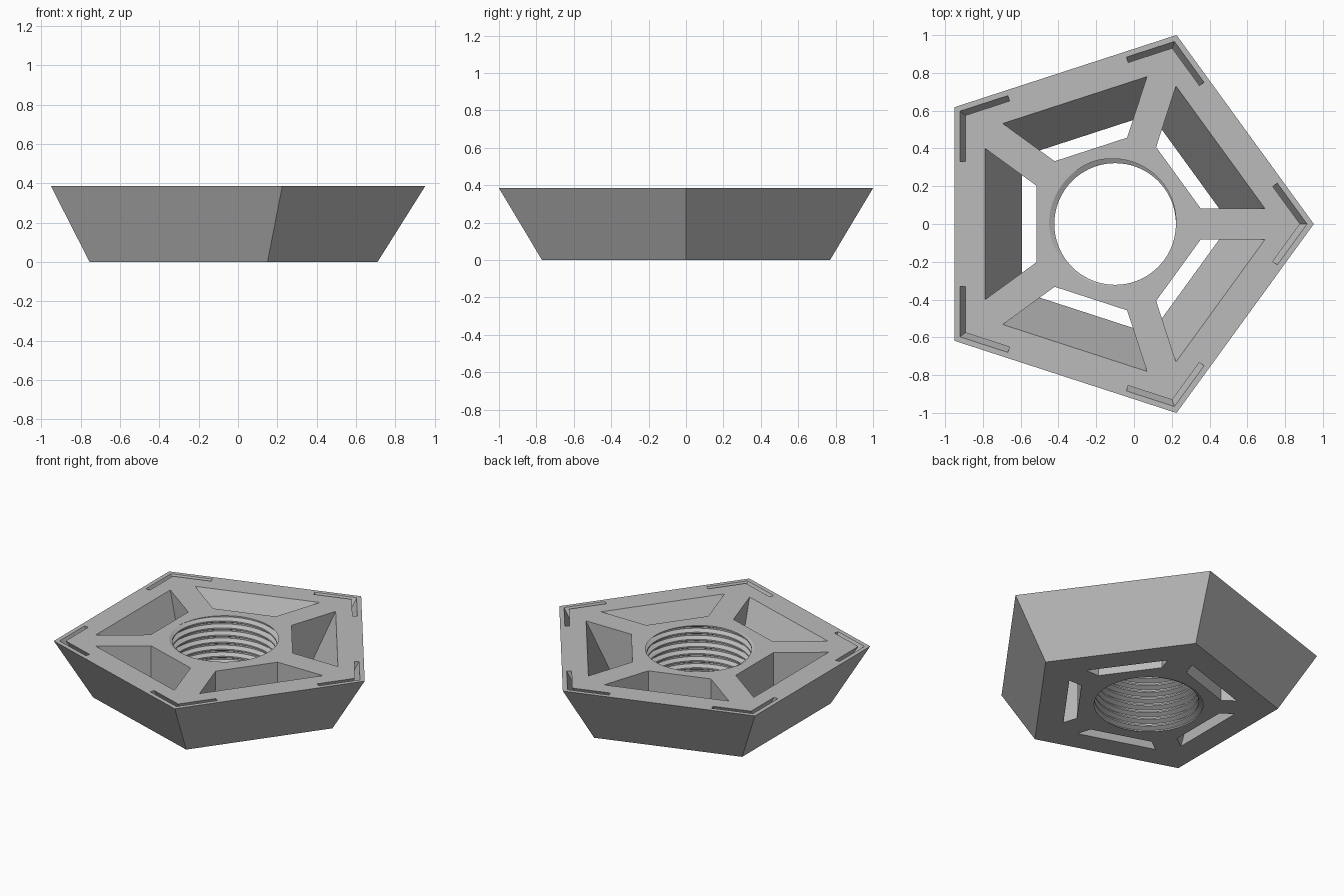
import bpy
import bmesh
from math import sin, cos, tan, pi, radians

cube = bpy.data.objects.get("Cube")
if cube:
    bpy.data.objects.remove(cube, do_unlink=True)

CX = -0.1                    # pentagon centre, offset so the bounds are centred
H = 0.385                    # height
TOP, BOTTOM = 0.851, 0.655   # distance from centre to each side
SLOPE = (TOP - BOTTOM) / H
T36 = tan(radians(36))

grey = bpy.data.materials.new("grey")
grey.use_nodes = True
grey.diffuse_color = (0.5, 0.5, 0.5, 1)
grey.node_tree.nodes["Principled BSDF"].inputs["Base Color"].default_value = (0.5, 0.5, 0.5, 1)


def side_point(k, a, t):
    """Point at distance a out from the centre and t along side k."""
    p = radians(36 + 72 * k)
    return (CX + a * cos(p) - t * sin(p), a * sin(p) + t * cos(p))


def loft(bm, section, z0, z1):
    """Solid between the outline section(z0) and the outline section(z1)."""
    low = [bm.verts.new((x, y, z0)) for x, y in section(z0)]
    high = [bm.verts.new((x, y, z1)) for x, y in section(z1)]
    bm.faces.new(low[::-1])
    bm.faces.new(high)
    n = len(low)
    for i in range(n):
        j = (i + 1) % n
        bm.faces.new((low[i], low[j], high[j], high[i]))


def make_object(name, bm):
    bmesh.ops.recalc_face_normals(bm, faces=bm.faces[:])
    mesh = bpy.data.meshes.new(name)
    bm.to_mesh(mesh)
    bm.free()
    mesh.materials.append(grey)
    obj = bpy.data.objects.new(name, mesh)
    bpy.context.collection.objects.link(obj)
    return obj


def cut(target, cutter):
    mod = target.modifiers.new("cut", "BOOLEAN")
    mod.operation = "DIFFERENCE"
    mod.solver = "EXACT"
    mod.object = cutter
    bpy.context.view_layer.objects.active = target
    bpy.ops.object.modifier_apply(modifier=mod.name)
    bpy.data.objects.remove(cutter, do_unlink=True)


# Tapered pentagon body
def body_section(z):
    a = BOTTOM + SLOPE * z
    return [side_point(k, a, a * T36) for k in range(5)]


bm = bmesh.new()
loft(bm, body_section, 0, H)
body = make_object("pentagon_body", bm)


# Through pockets on each side, with the outer wall parallel to the body wall
def pocket(k):
    def section(z):
        outer, inner = 0.69 - SLOPE * (H - z), 0.415
        wo, wi = outer * T36 - 0.1, inner * T36 - 0.1
        return [side_point(k, outer, -wo), side_point(k, outer, wo),
                side_point(k, inner, wi), side_point(k, inner, -wi)]
    return section


# Narrow slots folded round each corner, parallel to the body wall
def corner_slot(k):
    def section(z):
        outer = 0.822 - SLOPE * (H - z)
        inner = outer - 0.03
        end = 0.33
        return [side_point(k, outer, end), side_point(k, outer, outer * T36),
                side_point(k + 1, outer, -end), side_point(k + 1, inner, -end),
                side_point(k, inner, inner * T36), side_point(k, inner, end)]
    return section


bm = bmesh.new()
for k in range(5):
    loft(bm, pocket(k), -0.03, H + 0.03)
    loft(bm, corner_slot(k), H - 0.19, H + 0.03)
cut(body, make_object("pocket_cutter", bm))

# Threaded centre hole: a helical trapezoid profile trimmed flat at both ends
SEGS, TURNS = 72, 8
PITCH = H / TURNS
CREST, ROOT = 0.322, 0.35
STEPS = [(0, CREST), (0.2, CREST), (0.5, ROOT), (0.7, ROOT), (1, CREST)]
Z0, Z1 = -0.02, H + 0.02


def thread_radius(phase):
    f = phase % 1
    for (f0, r0), (f1, r1) in zip(STEPS, STEPS[1:]):
        if f <= f1:
            return r0 + (r1 - r0) * (f - f0) / (f1 - f0)
    return CREST


bm = bmesh.new()
columns = []
for j in range(SEGS + 1):
    angle = 2 * pi * j / SEGS
    lead = j / SEGS
    column = []
    for turn in range(-2, TURNS + 2):
        for f, r in STEPS[:-1]:
            z = (turn + f + lead) * PITCH
            if not Z0 < z < Z1:
                z = min(max(z, Z0), Z1)
                r = thread_radius(z / PITCH - lead)
            column.append(bm.verts.new((CX + r * cos(angle), r * sin(angle), z)))
    columns.append(column)
for a, b in zip(columns, columns[1:]):
    for i in range(len(a) - 1):
        bm.faces.new((a[i], b[i], b[i + 1], a[i + 1]))
bmesh.ops.remove_doubles(bm, verts=bm.verts[:], dist=1e-5)
bmesh.ops.holes_fill(bm, edges=[e for e in bm.edges if e.is_boundary], sides=0)
cut(body, make_object("thread_cutter", bm))

# Smooth only the gentle curve of the thread
bpy.ops.object.select_all(action="DESELECT")
body.select_set(True)
bpy.context.view_layer.objects.active = body
bpy.ops.object.shade_smooth_by_angle(angle=radians(20))
